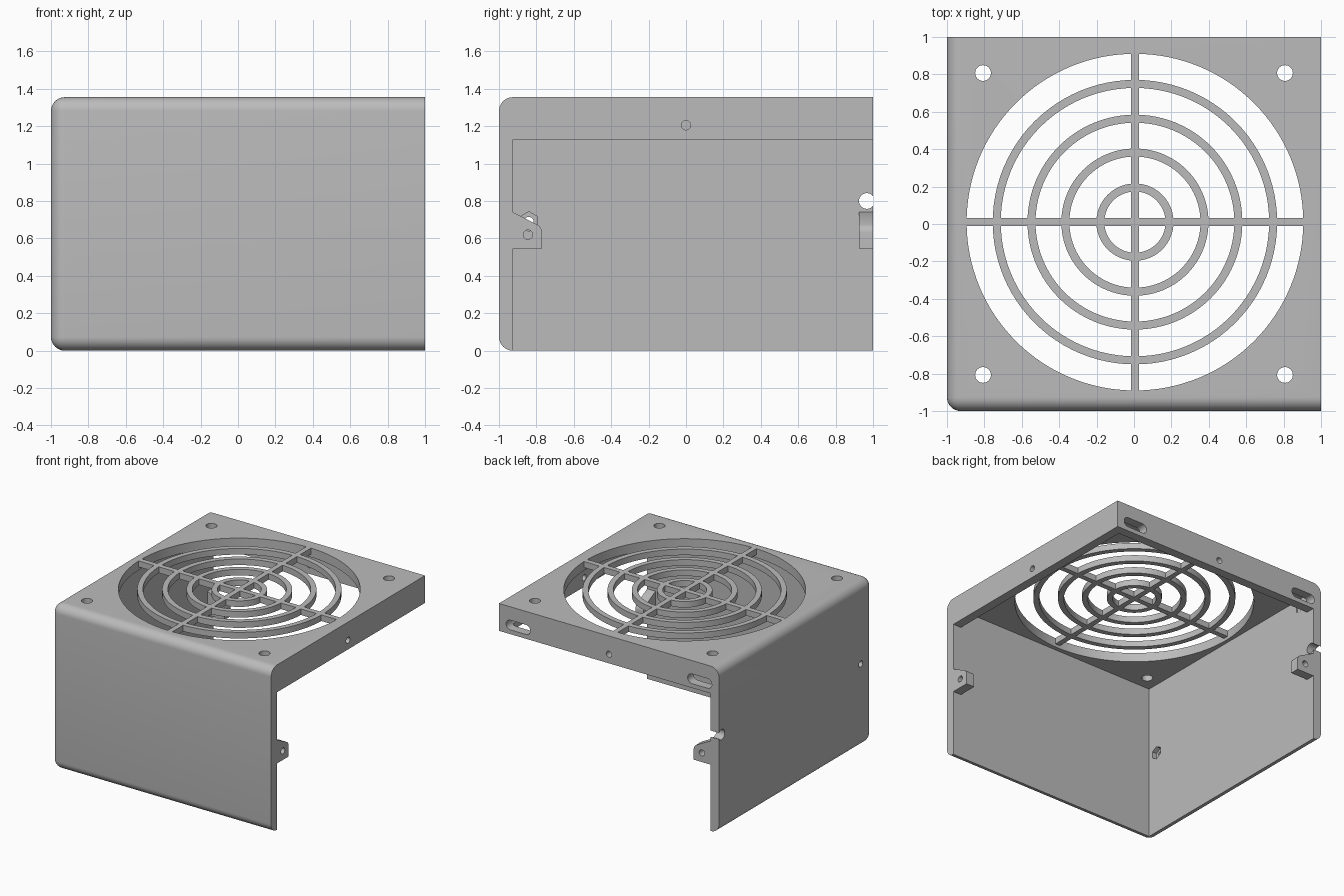
import bpy, bmesh, math
from mathutils import Matrix, Vector

cube = bpy.data.objects.get("Cube")
if cube:
    bpy.data.objects.remove(cube, do_unlink=True)

H, T, IN = 1.355, 0.075, 0.925      # height, sheet thickness, inner face
SILL = 1.13                         # lower edge of the open-side flanges

grey = bpy.data.materials.new("plain grey")
grey.use_nodes = True
grey.diffuse_color = (0.5, 0.5, 0.5, 1)
grey.node_tree.nodes["Principled BSDF"].inputs["Base Color"].default_value = (0.5, 0.5, 0.5, 1)


def finish(name, bm):
    bmesh.ops.recalc_face_normals(bm, faces=bm.faces)
    mesh = bpy.data.meshes.new(name)
    bm.to_mesh(mesh)
    bm.free()
    mesh.materials.append(grey)
    ob = bpy.data.objects.new(name, mesh)
    bpy.context.collection.objects.link(ob)
    return ob


def box_bm(lo, hi):
    lo, hi = Vector(lo), Vector(hi)
    bm = bmesh.new()
    bmesh.ops.create_cube(bm, size=1)
    bmesh.ops.scale(bm, vec=hi - lo, verts=bm.verts)
    bmesh.ops.translate(bm, vec=(lo + hi) / 2, verts=bm.verts)
    return bm


def box(name, lo, hi):
    return finish(name, box_bm(lo, hi))


def rod(name, centre, axis, r, depth, sides=32, stretch=0):
    """Cylinder along an axis; stretch pulls it into a slot along x."""
    bm = bmesh.new()
    bmesh.ops.create_cone(bm, cap_ends=True, segments=sides, radius1=r, radius2=r, depth=depth)
    for v in bm.verts:
        if abs(v.co.x) > 1e-5:
            v.co.x += math.copysign(stretch, v.co.x)
    turn = Vector((0, 0, 1)).rotation_difference(Vector(axis)).to_matrix()
    bmesh.ops.rotate(bm, matrix=turn, verts=bm.verts)
    bmesh.ops.translate(bm, vec=centre, verts=bm.verts)
    return finish(name, bm)


def cut(target, cutters):
    for c in cutters:
        c.hide_render = True
        m = target.modifiers.new("cut", 'BOOLEAN')
        m.operation, m.solver, m.object = 'DIFFERENCE', 'EXACT', c
    deps = bpy.context.evaluated_depsgraph_get()
    mesh = bpy.data.meshes.new_from_object(target.evaluated_get(deps))
    target.modifiers.clear()
    target.data = mesh
    for c in cutters:
        bpy.data.objects.remove(c, do_unlink=True)


def smooth(ob):
    bpy.ops.object.select_all(action='DESELECT')
    ob.select_set(True)
    bpy.context.view_layer.objects.active = ob
    bpy.ops.object.shade_smooth_by_angle(angle=math.radians(30))


# Cover: block rounded along the edges of its front and closed side
bm = box_bm((-1, -1, 0), (1, 1, H))


def on_outer(e):
    mid = (e.verts[0].co + e.verts[1].co) / 2
    return sum((mid.x < -0.9, mid.y < -0.9, mid.z < 0.1 or mid.z > H - 0.1)) == 2


edges = [e for e in bm.edges if on_outer(e)]
bmesh.ops.bevel(bm, geom=edges, offset=T - 0.001, segments=8, profile=0.5, affect='EDGES')
cover = finish("cover", bm)

GX, GY, HOLE = 0.005, 0.01, 0.90
cutters = [
    box("cavity", (-IN, -IN, -1), (IN, IN, H - T)),
    box("open_sides", (-IN, -IN, -1), (2, 2, SILL)),
    rod("fan_opening", (GX, GY, H), (0, 0, 1), HOLE, 0.4, 128),
    rod("side_flange_hole", (1, 0, 1.205), (1, 0, 0), 0.025, 0.4),
    rod("back_flange_hole", (0, 1, 1.205), (0, 1, 0), 0.025, 0.4),
    rod("edge_notch", (-1, 0.967, 0.80), (1, 0, 0), 0.042, 0.3),
    rod("wall_screw_hole", (-1, -0.84, 0.69), (1, 0, 0), 0.025, 0.4),
]
for sx in (-1, 1):
    cutters.append(rod("slot", (sx * 0.825, 1, 1.205), (0, 1, 0), 0.04, 0.4, 32, 0.07))
    for sy in (-1, 1):
        cutters.append(rod("mount_hole", (sx * 0.807, sy * 0.807, H), (0, 0, 1), 0.042, 0.4))
# Six-sided nut pocket with a point upward
pocket = rod("nut_pocket", (0, 0, 0), (0, 0, 1), 0.053, 0.08, 6)
spin = Matrix.Rotation(math.pi / 2, 4, 'Y')
top = max(pocket.data.vertices, key=lambda v: v.co.x).co
pocket.data.transform(Matrix.Translation((-IN, -0.84, 0.69)) @ spin
                      @ Matrix.Rotation(-math.atan2(top.y, top.x), 4, 'Z'))
cutters.append(pocket)
cut(cover, cutters)
smooth(cover)


# Screw tabs: plate profile across the opening, with a rounded nose
def tab(name, place):
    arc = [(0.105 + 0.05 * math.cos(a), 0.63 + 0.05 * math.sin(a))
           for a in (math.radians(d) for d in range(0, 61, 10))]
    outline = [(-0.01, 0.545), (0.155, 0.545)] + arc + [(0, 0.74), (-0.01, 0.74)]
    bm = bmesh.new()
    face = bm.faces.new([bm.verts.new(place(s, IN, z)) for s, z in outline])
    out = bmesh.ops.extrude_face_region(bm, geom=[face])
    shift = place(0, 1, 0) - place(0, IN, 0)
    bmesh.ops.translate(bm, vec=shift, verts=[g for g in out["geom"] if isinstance(g, bmesh.types.BMVert)])
    ob = finish(name, bm)
    cut(ob, [rod("tab_hole", place(0.08, IN, 0.62), shift.normalized(), 0.025, 0.4)])
    smooth(ob)


tab("front_tab", lambda s, t, z: Vector((t, -IN + s, z)))
tab("back_tab", lambda s, t, z: Vector((-IN + s, t, z)))


# Grille: concentric rings joined by two crossing bars
GT, BAR = 0.05, 0.0215


def ring(name, r):
    bm = bmesh.new()
    prof = [(r - BAR, H - GT), (r + BAR, H - GT), (r + BAR, H), (r - BAR, H)]
    vs = [bm.verts.new((x, 0, z)) for x, z in prof]
    es = [bm.edges.new((vs[i], vs[i - 1])) for i in range(4)]
    bmesh.ops.spin(bm, geom=vs + es, cent=(0, 0, 0), axis=(0, 0, 1),
                   angle=2 * math.pi, steps=96, use_duplicate=False)
    bmesh.ops.remove_doubles(bm, verts=bm.verts, dist=1e-4)
    bmesh.ops.translate(bm, vec=(GX, GY, 0), verts=bm.verts)
    smooth(finish(name, bm))


for i, r in enumerate((0.185, 0.372, 0.553, 0.739)):
    ring(f"grille_ring_{i + 1}", r)
L = HOLE + 0.005
box("grille_bar_across", (GX - L, GY - BAR, H - GT), (GX + L, GY + BAR, H))
box("grille_bar_along", (GX - BAR, GY - L, H - GT), (GX + BAR, GY + L, H))
